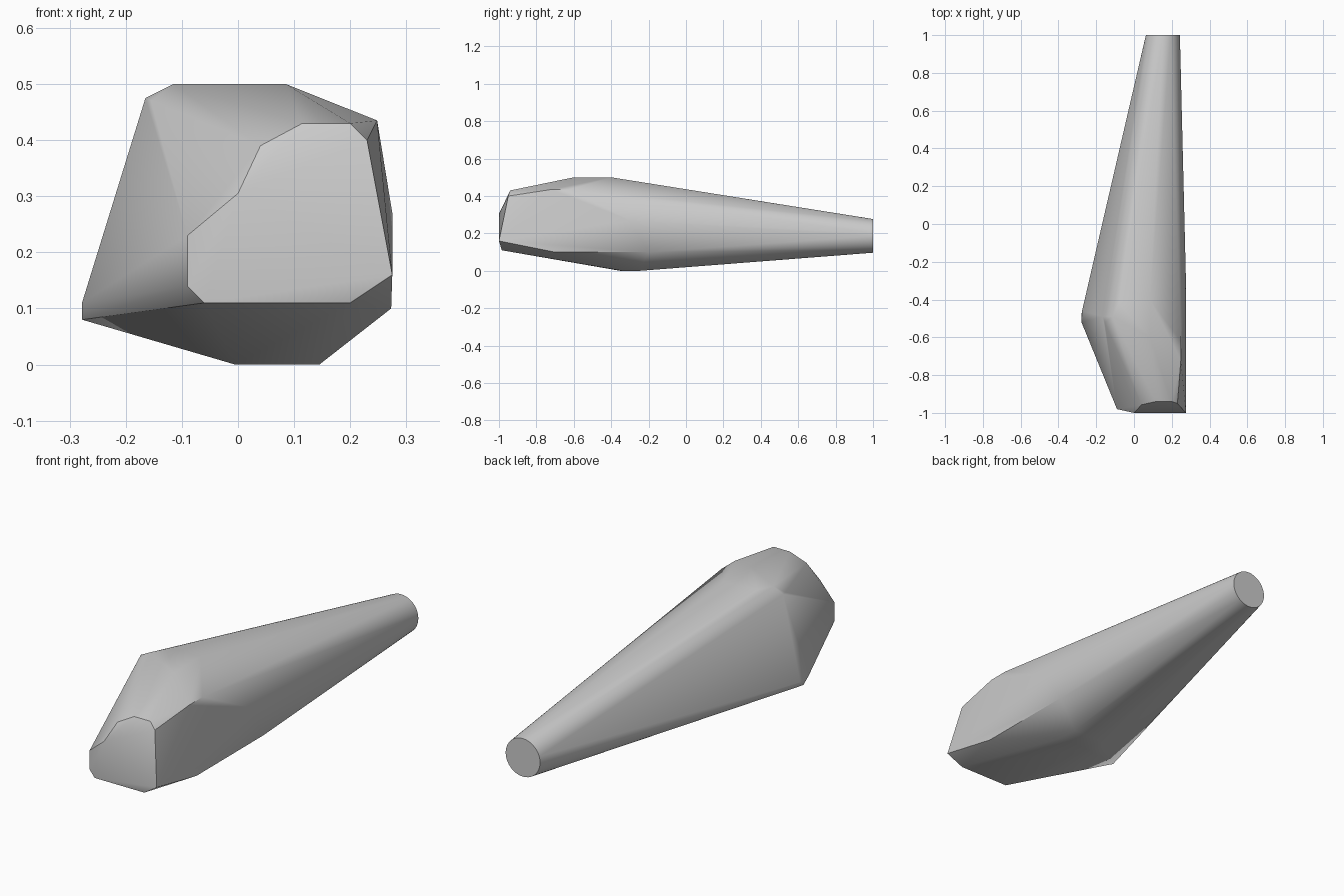
import bpy, bmesh, math

cube = bpy.data.objects.get("Cube")
if cube:
    bpy.data.objects.remove(cube, do_unlink=True)

# Single plain grey
grey = bpy.data.materials.new("plain_grey")
grey.use_nodes = True
colour = (0.6, 0.6, 0.6, 1)
grey.diffuse_color = colour
grey.node_tree.nodes["Principled BSDF"].inputs["Base Color"].default_value = colour

# Faceted nose: lower and upper planes meet along a slanting ridge
nose = [
    (0, -1, .305), (.275, -1, .16), (.2, -.985, .11), (-.06, -.985, .11),
    (-.09, -.98, .14), (-.09, -.98, .23), (.23, -.95, .4), (.2, -.94, .43),
    (.115, -.94, .43), (.04, -.957, .39),
]
# Widest part: crown, left shoulder, left keel, belly, right side
crown = [(-.115, -.49, .5), (.085, -.6, .5), (.085, -.4, .5), (-.08, -.42, .5)]
shoulder = [(-.165, -.49, .475), (-.155, -.52, .47)]
keel = [(-.278, -.52, .11), (-.278, -.48, .08), (-.275, -.46, .1)]
belly = [(-.005, -.35, 0), (.145, -.34, 0), (.145, -.25, 0), (0, -.25, 0)]
side = [(.273, -.7, .1), (.272, -.2, .1), (.275, -.3, .27),
        (.248, -.72, .435), (.248, -.62, .435)]

bm = bmesh.new()
for point in nose + crown + shoulder + keel + belly + side:
    bm.verts.new(point)

# Round tail end
SIDES, RADIUS = 40, .09
for i in range(SIDES):
    a = math.tau * i / SIDES
    bm.verts.new((.153 + RADIUS * math.cos(a), 1, .187 + RADIUS * math.sin(a)))

# Stretch one skin over all the sections
hull = bmesh.ops.convex_hull(bm, input=bm.verts)
loose = {v for v in hull["geom_interior"] + hull["geom_unused"]
         if isinstance(v, bmesh.types.BMVert) and not v.link_faces}
bmesh.ops.delete(bm, geom=list(loose), context="VERTS")
bmesh.ops.dissolve_limit(bm, angle_limit=math.radians(.5), verts=bm.verts, edges=bm.edges)
bmesh.ops.recalc_face_normals(bm, faces=bm.faces)

mesh = bpy.data.meshes.new("tapered_body")
bm.to_mesh(mesh)
bm.free()
mesh.materials.append(grey)
body = bpy.data.objects.new("tapered_body", mesh)
bpy.context.collection.objects.link(body)

bpy.ops.object.select_all(action="DESELECT")
body.select_set(True)
bpy.context.view_layer.objects.active = body
bpy.ops.object.shade_smooth_by_angle(angle=math.radians(35))
